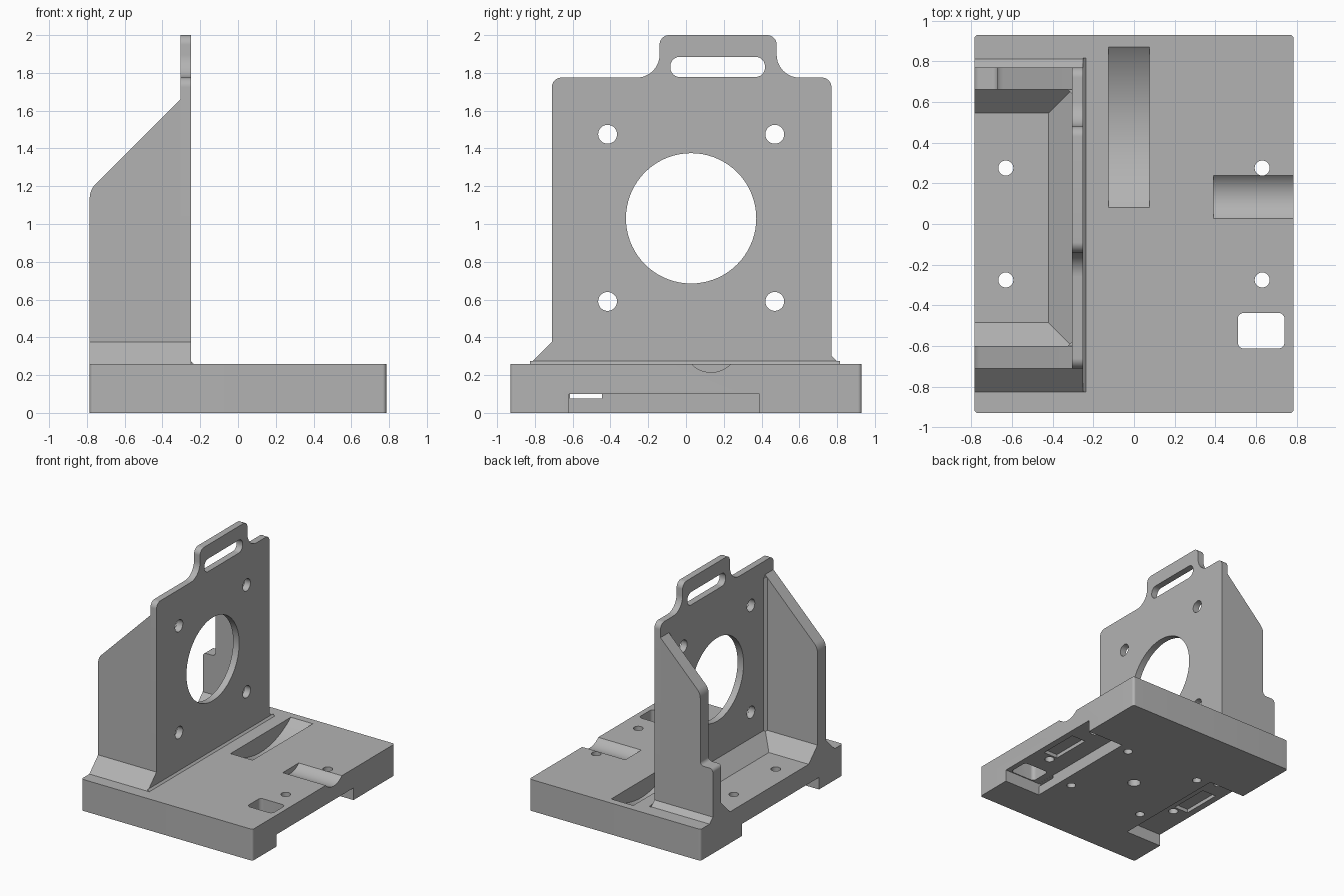
import bpy, bmesh, math
from mathutils import Vector

cube = bpy.data.objects.get("Cube")
if cube:
    bpy.data.objects.remove(cube, do_unlink=True)

grey = bpy.data.materials.new("plain grey")
grey.use_nodes = True
COLOUR = (0.45, 0.45, 0.45, 1)
grey.diffuse_color = COLOUR
grey.node_tree.nodes["Principled BSDF"].inputs["Base Color"].default_value = COLOUR


def rounded(corners, steps=8):
    """Outline from (u, v, radius) corners, each replaced by an arc."""
    out = []
    for i, (u, v, r) in enumerate(corners):
        p = Vector((u, v))
        if r == 0:
            out.append(p)
            continue
        a = (Vector(corners[i - 1][:2]) - p).normalized()
        b = (Vector(corners[(i + 1) % len(corners)][:2]) - p).normalized()
        half = a.angle(b) / 2
        centre = p + (a + b).normalized() * r / math.sin(half)
        reach = r / math.tan(half)
        s, e = p + a * reach - centre, p + b * reach - centre
        out += [centre + s.lerp(e, k / steps).normalized() * r for k in range(steps + 1)]
    return out


def rect(u0, u1, v0, v1, r=0):
    return rounded([(u0, v0, r), (u1, v0, r), (u1, v1, r), (u0, v1, r)])


def circle(u, v, r, n=32):
    return [(u + r * math.cos(math.tau * k / n), v + r * math.sin(math.tau * k / n))
            for k in range(n)]


def prism(name, axis, outline, lo, hi):
    """Extrude an outline along an axis; outline is yz, xz or xy."""
    place = {"x": lambda u, v, w: (w, u, v),
             "y": lambda u, v, w: (u, w, v),
             "z": lambda u, v, w: (u, v, w)}[axis]
    bm = bmesh.new()
    face = bm.faces.new([bm.verts.new(place(u, v, lo)) for u, v in outline])
    ext = bmesh.ops.extrude_face_region(bm, geom=[face])
    verts = [g for g in ext["geom"] if isinstance(g, bmesh.types.BMVert)]
    bmesh.ops.translate(bm, verts=verts, vec=place(0, 0, hi - lo))
    bmesh.ops.recalc_face_normals(bm, faces=bm.faces)
    mesh = bpy.data.meshes.new(name)
    bm.to_mesh(mesh)
    bm.free()
    obj = bpy.data.objects.new(name, mesh)
    bpy.context.collection.objects.link(obj)
    mesh.materials.append(grey)
    return obj


def cut(target, axis, outline, lo, hi):
    cutter = prism("cutter", axis, outline, lo, hi)
    cutter.hide_render = True
    mod = target.modifiers.new("cut", "BOOLEAN")
    mod.operation, mod.solver, mod.object = "DIFFERENCE", "EXACT", cutter
    bpy.context.view_layer.objects.active = target
    bpy.ops.object.modifier_apply(modifier=mod.name)
    bpy.data.objects.remove(cutter, do_unlink=True)


BACK, TOP = -0.785, 0.26        # open edge of the bracket, base top
PLATE0, PLATE1 = -0.305, -0.25  # plate thickness along x
Y0, Y1, WALL = -0.71, 0.77, 0.11
parts = []

# Base slab
base = prism("base", "z", rect(-0.785, 0.785, -0.93, 0.93, 0.02), 0, TOP)
parts.append(base)
for side in (-1, 1):
    # Edge notches underneath, with a shallow recess in each
    x0, x1 = sorted((side * 0.45, side * 0.9))
    cut(base, "z", rect(x0, x1, -0.62, 0.39), -0.1, 0.1)
    x0, x1 = sorted((side * 0.6, side * 0.73))
    cut(base, "z", rect(x0, x1, -0.22, 0.12), 0.05, 0.13)
    for y in (-1, 1):
        cut(base, "z", circle(side * 0.63, y * 0.275, 0.037), -0.1, 0.5)
        cut(base, "z", circle(side * 0.35, y * 0.345, 0.035), -0.1, 0.12)
cut(base, "z", circle(0, 0, 0.05), -0.1, 0.06)
# Strap tunnel and rectangular opening
cut(base, "x", rect(-0.615, -0.445, 0.075, 0.099), -0.6, 0.6)
cut(base, "z", rect(0.51, 0.74, -0.612, -0.437, 0.03), -0.1, 0.5)
# Curved channels in the top
cut(base, "x", circle(0.475, 0.12 + 0.627, 0.627, 96), -0.125, 0.077)
cut(base, "x", circle(0.133, 0.36, 0.145, 64), 0.39, 0.9)

# Upright plate with a handle tab
plate = prism("upright_plate", "x", rounded([
    (Y0, TOP, 0), (Y1, TOP, 0), (Y1, 1.775, 0.05), (0.48, 1.775, 0.12),
    (0.48, 2, 0.05), (-0.14, 2, 0.05), (-0.14, 1.775, 0.12), (Y0, 1.775, 0.05)]),
    PLATE0, PLATE1)
parts.append(plate)
cut(plate, "x", circle(0.027, 1.03, 0.345, 72), -0.5, 0)
cut(plate, "x", rect(-0.083, 0.418, 1.778, 1.885, 0.05), -0.5, 0)
for y in (-0.415, 0.47):
    for z in (0.59, 1.475):
        cut(plate, "x", circle(y, z, 0.05), -0.5, 0)

# Side walls; the rear one steps back near its open end
parts.append(prism("front_wall", "y", rounded([
    (BACK, TOP, 0), (PLATE0, TOP, 0), (PLATE0, 1.66, 0), (BACK, 1.18, 0.1)]),
    Y0, Y0 + WALL))
parts.append(prism("rear_wall", "y", rounded([
    (BACK, TOP, 0), (PLATE0, TOP, 0), (PLATE0, 1.66, 0), (-0.67, 1.295, 0.1),
    (-0.67, 0.7, 0.03), (BACK, 0.7, 0.03)]), Y1 - WALL, Y1))

# Chamfers: outer skirt, inner floor edges and inner corners
def wedge(name, axis, u, v, du, dv, lo, hi):
    parts.append(prism(name, axis, [(u, v), (u + du, v), (u, v + dv)], lo, hi))


wedge("front_skirt", "x", Y0, TOP, -0.115, 0.115, BACK, PLATE1)
parts.append(prism("rear_skirt", "x", [(Y1, TOP), (0.812, TOP), (Y1, 0.302)], BACK, PLATE1))
wedge("plate_skirt", "y", PLATE1, TOP, 0.015, 0.015, -0.825, 0.815)
wedge("front_inner_chamfer", "x", Y0 + WALL, TOP, 0.115, 0.115, BACK, PLATE0)
wedge("rear_inner_chamfer", "x", Y1 - WALL, TOP, -0.115, 0.115, BACK, PLATE0)
wedge("plate_inner_chamfer", "y", PLATE0, TOP, -0.115, 0.115, Y0 + WALL, Y1 - WALL)
wedge("front_corner_fillet", "z", PLATE0, Y0 + WALL, -0.02, 0.02, TOP, 1.64)
wedge("rear_corner_fillet", "z", PLATE0, Y1 - WALL, -0.02, -0.02, TOP, 1.64)

# Smooth round surfaces, keep edges crisp
bpy.ops.object.select_all(action="DESELECT")
for obj in parts:
    obj.select_set(True)
bpy.context.view_layer.objects.active = base
bpy.ops.object.shade_smooth_by_angle(angle=math.radians(25))
